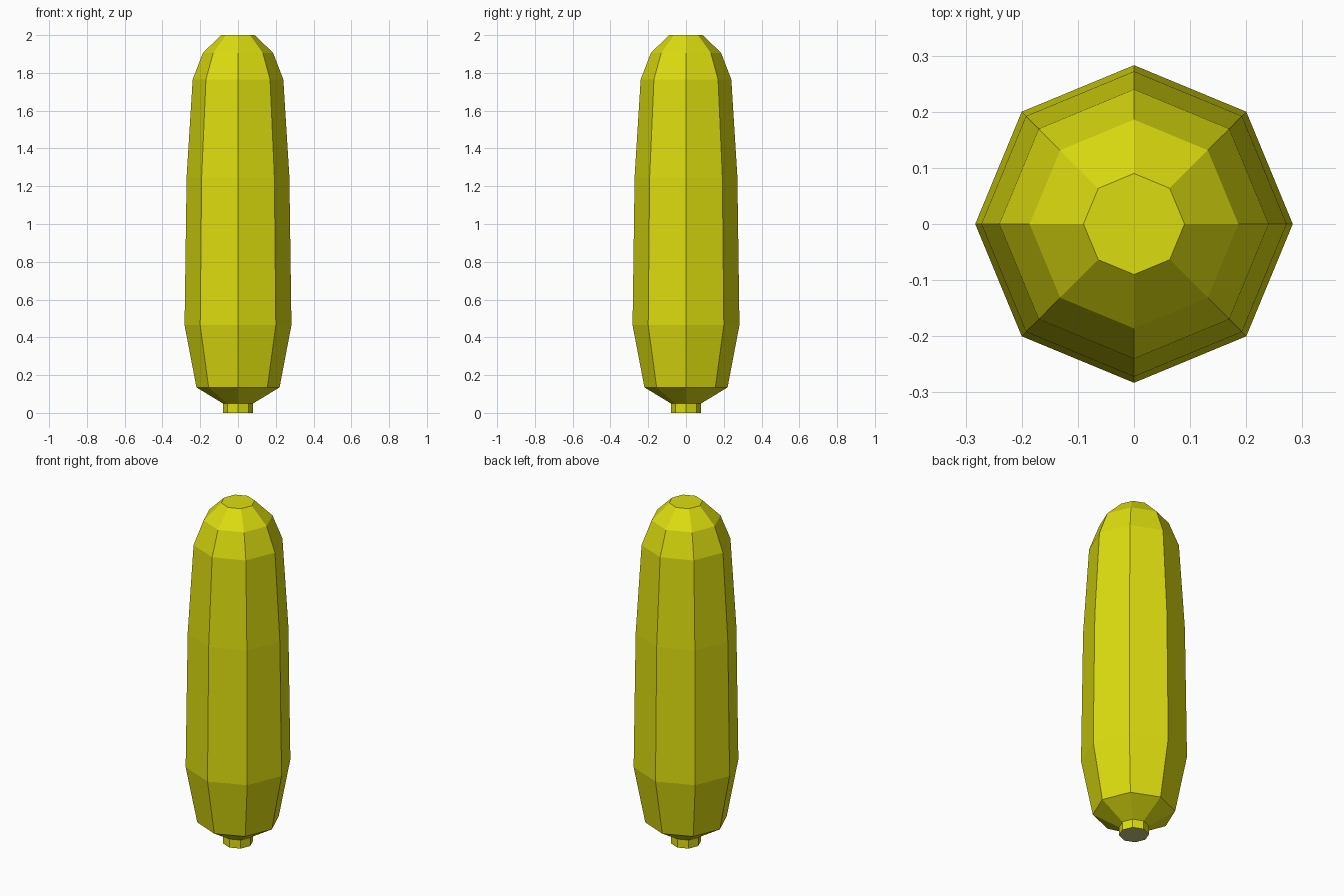
import bpy, bmesh, math

if "Cube" in bpy.data.objects:
    bpy.data.objects.remove(bpy.data.objects["Cube"])

SIDES = 8


def material(name, rgb):
    m = bpy.data.materials.new(name)
    m.diffuse_color = (*rgb, 1.0)
    m.use_nodes = True
    m.node_tree.nodes["Principled BSDF"].inputs["Base Color"].default_value = m.diffuse_color
    return m


yellow = material("yellow skin", (0.72, 0.72, 0.005))
pale = material("pale cut end", (0.55, 0.55, 0.22))

# Radius and height of each ring, from the stem end to the tip
profile = [(0.08, 0.0), (0.08, 0.05), (0.22, 0.135), (0.283, 0.465),
           (0.272, 1.25), (0.24, 1.765), (0.186, 1.905), (0.09, 2.0)]

bm = bmesh.new()
rings = []
for r, z in profile:
    angles = [2 * math.pi * i / SIDES for i in range(SIDES)]
    rings.append([bm.verts.new((r * math.cos(a), r * math.sin(a), z)) for a in angles])

# Skin between neighbouring rings
for low, high in zip(rings, rings[1:]):
    for i in range(SIDES):
        j = (i + 1) % SIDES
        bm.faces.new((low[i], low[j], high[j], high[i]))

# Blunt tip and cut stem end
bm.faces.new(rings[-1])
bm.faces.new(rings[0][::-1]).material_index = 1

mesh = bpy.data.meshes.new("squash_body")
bm.to_mesh(mesh)
bm.free()
mesh.materials.append(yellow)
mesh.materials.append(pale)
body = bpy.data.objects.new("squash_body", mesh)
bpy.context.collection.objects.link(body)
